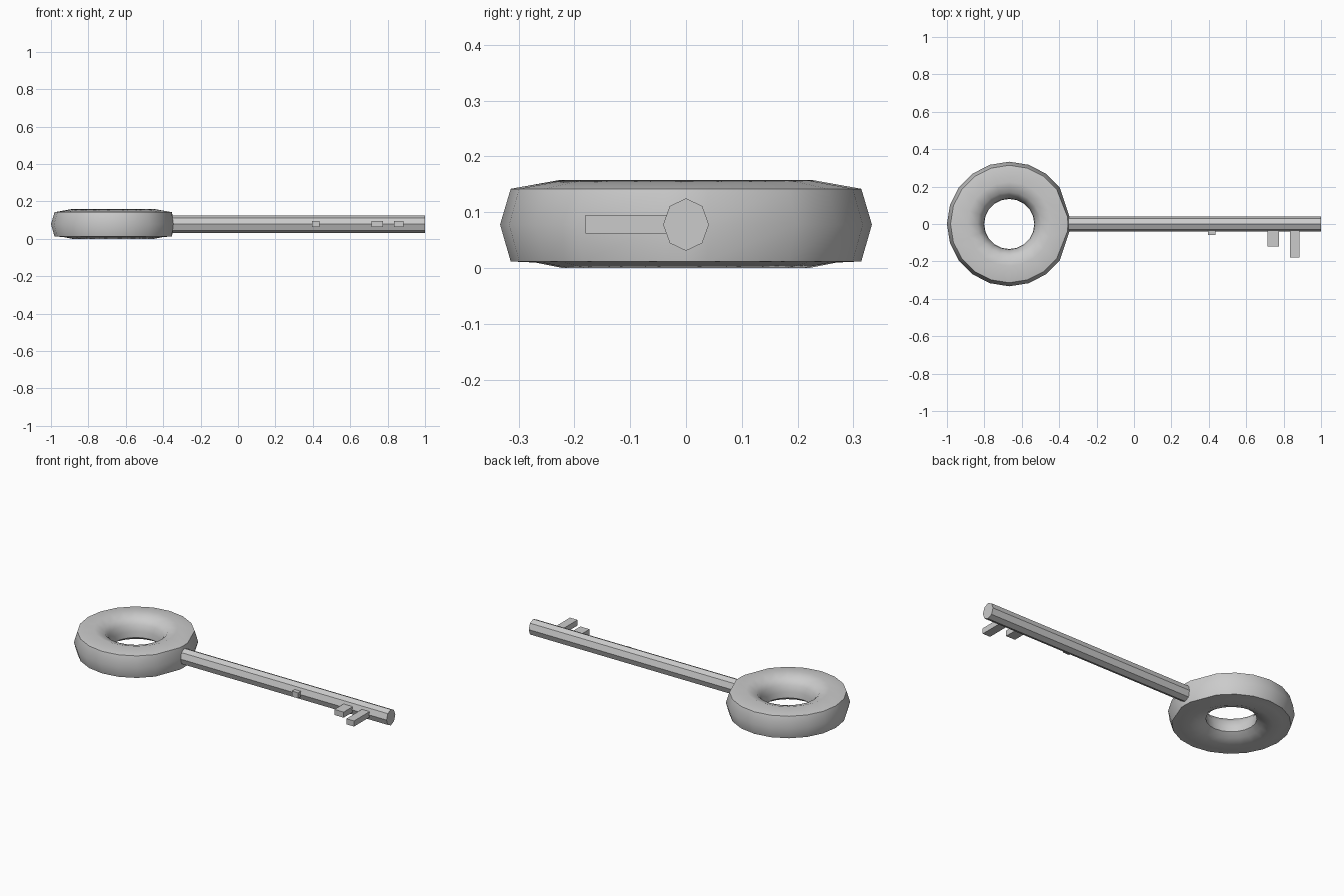
import bpy, bmesh
from math import cos, sin, radians, tau

if "Cube" in bpy.data.objects:
    bpy.data.objects.remove(bpy.data.objects["Cube"])

CX, CZ = -0.667, 0.078


def make(name, bm, smooth=None):
    bmesh.ops.recalc_face_normals(bm, faces=bm.faces)
    me = bpy.data.meshes.new(name)
    bm.to_mesh(me)
    bm.free()
    ob = bpy.data.objects.new(name, me)
    bpy.context.collection.objects.link(ob)
    if smooth:
        bpy.ops.object.select_all(action='DESELECT')
        ob.select_set(True)
        bpy.context.view_layer.objects.active = ob
        bpy.ops.object.shade_smooth_by_angle(angle=radians(smooth))
    return ob


def bridge(bm, loops, closed):
    n = len(loops[0])
    for i in range(len(loops) if closed else len(loops) - 1):
        a, b = loops[i], loops[(i + 1) % len(loops)]
        for j in range(n):
            k = (j + 1) % n
            bm.faces.new((a[j], b[j], b[k], a[k]))


# Ring handle: (radius, height) section swept in 20 steps, drawn in at the shaft
section = [(.333, .078), (.314, .142), (.225, .158), (.17, .14), (.147, .112),
           (.137, .075), (.134, .042), (.165, .02), (.22, 0), (.27, .01), (.314, .012)]
bm = bmesh.new()
loops = []
for i in range(20):
    loop = []
    for r, z in section:
        a = i * 18
        if r > .3 and i in (0, 1, 19):
            a = {0: 0, 1: 7, 19: -7}[i]
            r = min(r, .324)
        a = radians(a)
        loop.append(bm.verts.new((CX + r * cos(a), r * sin(a), z)))
    loops.append(loop)
bridge(bm, loops, True)
make("ring_handle", bm, 45)

# Octagonal shaft
bm = bmesh.new()
ends = [[bm.verts.new((x, .041 * cos(tau * i / 8), CZ + .047 * sin(tau * i / 8)))
         for i in range(8)] for x in (-.38, 1)]
bridge(bm, ends, False)
for e in ends:
    bm.faces.new(e)
make("shaft", bm)

# Teeth: x from, x to, tip y
for n, (x0, x1, tip) in enumerate([(.395, .435, -.06), (.715, .775, -.12), (.835, .885, -.18)], 1):
    bm = bmesh.new()
    bmesh.ops.create_cube(bm, size=1)
    for v in bm.verts:
        v.co = (x0 if v.co.x < 0 else x1,
                tip if v.co.y < 0 else -.025,
                .062 if v.co.z < 0 else .095)
    make(f"tooth_{n}", bm)
